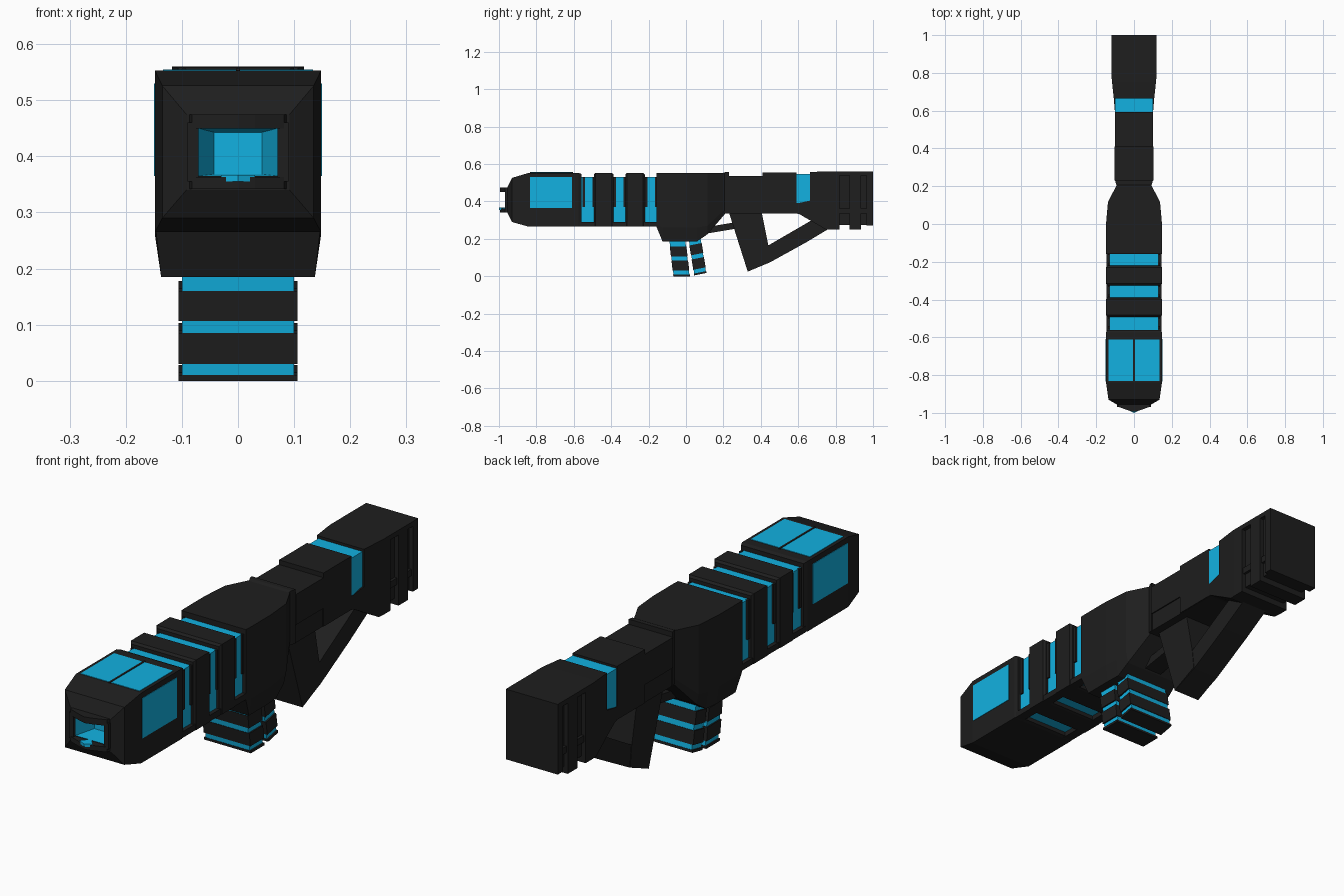
import bpy, bmesh

def material(name, rgb):
    m = bpy.data.materials.new(name)
    m.diffuse_color = (*rgb, 1)
    return m

BLACK = material("black", (0.013, 0.013, 0.013))
CYAN = material("cyan", (0.006, 0.44, 0.75))

def finish(name, bm, mats):
    bmesh.ops.recalc_face_normals(bm, faces=bm.faces)
    me = bpy.data.meshes.new(name)
    bm.to_mesh(me)
    bm.free()
    for m in mats:
        me.materials.append(m)
    ob = bpy.data.objects.new(name, me)
    bpy.context.collection.objects.link(ob)
    return ob

def loft(name, rings, mat=BLACK, cyan_from=None):
    """Skin a list of equal-length vertex rings; late rings can be cyan."""
    bm = bmesh.new()
    vs = [[bm.verts.new(p) for p in r] for r in rings]
    n = len(vs[0])
    bm.faces.new(vs[0])
    for k in range(len(vs) - 1):
        for i in range(n):
            j = (i + 1) % n
            f = bm.faces.new((vs[k][i], vs[k][j], vs[k + 1][j], vs[k + 1][i]))
            f.material_index = int(cyan_from is not None and k >= cyan_from)
    f = bm.faces.new(vs[-1])
    f.material_index = int(cyan_from is not None)
    return finish(name, bm, [mat, CYAN])

def rect(y, w, z0, z1):
    return [(-w, y, z0), (w, y, z0), (w, y, z1), (-w, y, z1)]

def hull(y, w, top, mid, wb, bot):
    return [(-wb, y, bot), (wb, y, bot), (w, y, mid), (w, y, top), (-w, y, top), (-w, y, mid)]

def box(name, w, y0, y1, z0, z1, mat=BLACK, cx=0):
    rings = [[(x + cx, y, z) for x, y, z in rect(yy, w, z0, z1)] for yy in (y0, y1)]
    return loft(name, rings, mat)

def side_prism(name, profile, w, mat=BLACK):
    return loft(name, [[(x, y, z) for y, z in profile] for x in (-w, w)], mat)

def plan_prism(name, profile, z0, z1, mat=BLACK):
    return loft(name, [[(x, y, z) for x, y in profile] for z in (z0, z1)], mat)

# front housing, running into the recessed cyan bore
loft("front_housing", [
    rect(-0.56, 0.142, 0.268, 0.548), rect(-0.575, 0.148, 0.265, 0.553),
    rect(-0.84, 0.148, 0.265, 0.553), rect(-0.93, 0.135, 0.29, 0.526),
    rect(-0.955, 0.092, 0.34, 0.475), rect(-0.955, 0.07, 0.365, 0.45),
    rect(-0.87, 0.043, 0.368, 0.443)], cyan_from=5)

# muzzle lips, cheeks and emitter
lip = [(-0.092, -0.94), (-0.082, -0.968), (-0.03, -0.987), (0, -0.995),
       (0.03, -0.987), (0.082, -0.968), (0.092, -0.94)]
plan_prism("muzzle_upper_lip", lip, 0.45, 0.475)
plan_prism("muzzle_lower_lip", lip, 0.342, 0.363)
plan_prism("muzzle_tip", [(-0.03, -0.985), (0, -1.0), (0.03, -0.985), (0, -0.95)], 0.355, 0.367, CYAN)
for s, side in ((-1, "left"), (1, "right")):
    box("muzzle_cheek_" + side, 0.01, -0.968, -0.94, 0.355, 0.46, cx=s * 0.08)
    # side windows and top panels
    box("side_window_" + side, 0.002, -0.835, -0.61, 0.365, 0.53, CYAN, s * 0.148)
    box("top_window_" + side, 0.065, -0.83, -0.612, 0.54, 0.555, CYAN, s * 0.069)
    # lower rails under the ribs
    box("lower_rail_" + side, 0.02, -0.57, -0.15, 0.265, 0.29, cx=s * 0.126)
box("top_window_divider", 0.004, -0.835, -0.605, 0.54, 0.557)

# glowing core seen between the ribs
box("glow_core", 0.13, -0.57, -0.15, 0.285, 0.53, CYAN)
for i, y in enumerate((-0.44, -0.2725)):
    loft("rib_%d" % i, [
        rect(y - 0.052, 0.14, 0.268, 0.545), rect(y - 0.043, 0.148, 0.265, 0.553),
        rect(y + 0.043, 0.148, 0.265, 0.553), rect(y + 0.052, 0.14, 0.268, 0.545)])

# side collars that narrow the glowing gaps
for i, y in enumerate((-0.52, -0.353, -0.185)):
    for s in (-1, 1):
        for d in (-1, 1):
            box("gap_collar_%d" % i, 0.005, y + d * 0.027 - 0.007, y + d * 0.027 + 0.007,
                0.37, 0.532, cx=s * 0.132)

# receiver
loft("receiver", [
    hull(-0.158, 0.147, 0.553, 0.275, 0.146, 0.265),
    hull(-0.125, 0.148, 0.553, 0.26, 0.137, 0.185),
    hull(0.0, 0.148, 0.553, 0.26, 0.137, 0.185),
    hull(0.06, 0.143, 0.553, 0.26, 0.133, 0.187),
    hull(0.115, 0.138, 0.553, 0.27, 0.128, 0.225),
    hull(0.21, 0.09, 0.553, 0.36, 0.088, 0.335)])

# two slanted grip columns made of stacked bands
def grip(name, y0, y1, shear, tilt, zb):
    bands = [(0.0, 0.01, 1), (0.008, 0.03, 0), (0.03, 0.085, 1), (0.085, 0.107, 0),
             (0.107, 0.16, 1), (0.16, 0.21, 0)]
    for i, (a, b, dark) in enumerate(bands):
        w, e = (0.106, 0.002) if dark else (0.1, 0.0)
        rings = []
        for z in (a, b):
            ring = []
            for x, y in ((-w, y0 - e), (w, y0 - e), (w, y1 + e), (-w, y1 + e)):
                ring.append((x, y + shear * (0.185 - z), z + zb + tilt * (y - y0)))
            rings.append(ring)
        loft("%s_band_%d" % (name, i), rings, BLACK if dark else CYAN)

grip("front_grip", -0.088, -0.003, 0.12, 0.0, 0.0)
grip("rear_grip", 0.016, 0.078, 0.16, 0.2, 0.005)

# stock body with side panel and top caps
loft("stock_body", [rect(0.2, 0.09, 0.335, 0.545), rect(0.235, 0.097, 0.335, 0.535),
                    rect(0.6, 0.097, 0.335, 0.535)])
loft("stock_collar", [rect(0.2, 0.09, 0.34, 0.553), rect(0.212, 0.095, 0.336, 0.558),
                      rect(0.23, 0.1, 0.335, 0.558)])
box("stock_panel", 0.102, 0.23, 0.41, 0.412, 0.537)
box("stock_top_cap", 0.101, 0.41, 0.592, 0.336, 0.556)

# cyan band and butt
box("stock_glow_band", 0.1, 0.585, 0.675, 0.38, 0.547, CYAN)
loft("butt_lower_slope", [rect(0.592, 0.101, 0.335, 0.392), rect(0.605, 0.102, 0.333, 0.392),
                          rect(0.665, 0.107, 0.298, 0.405)])
loft("butt_front", [rect(0.664, 0.107, 0.299, 0.558), rect(0.748, 0.116, 0.25, 0.56),
                    rect(0.77, 0.118, 0.25, 0.56), rect(0.82, 0.118, 0.25, 0.56)])
box("butt_core", 0.1, 0.81, 0.99, 0.275, 0.55)
box("butt_cross_bar", 0.111, 0.81, 0.99, 0.335, 0.362)
box("butt_top", 0.118, 0.81, 1.0, 0.54, 0.56)
box("butt_ridge", 0.118, 0.873, 0.935, 0.25, 0.555)
box("butt_plate", 0.118, 0.965, 1.0, 0.272, 0.56)

# skeleton handle, diagonal brace and thin guard bar
side_prism("rear_handle", [(0.23, 0.34), (0.33, 0.025), (0.45, 0.08), (0.44, 0.165), (0.405, 0.34)], 0.062)
side_prism("diagonal_brace", [(0.33, 0.025), (0.45, 0.075), (0.64, 0.18), (0.765, 0.255),
                              (0.69, 0.31), (0.44, 0.165)], 0.06)
side_prism("guard_bar", [(0.09, 0.225), (0.27, 0.255), (0.26, 0.288), (0.09, 0.26)], 0.04)
